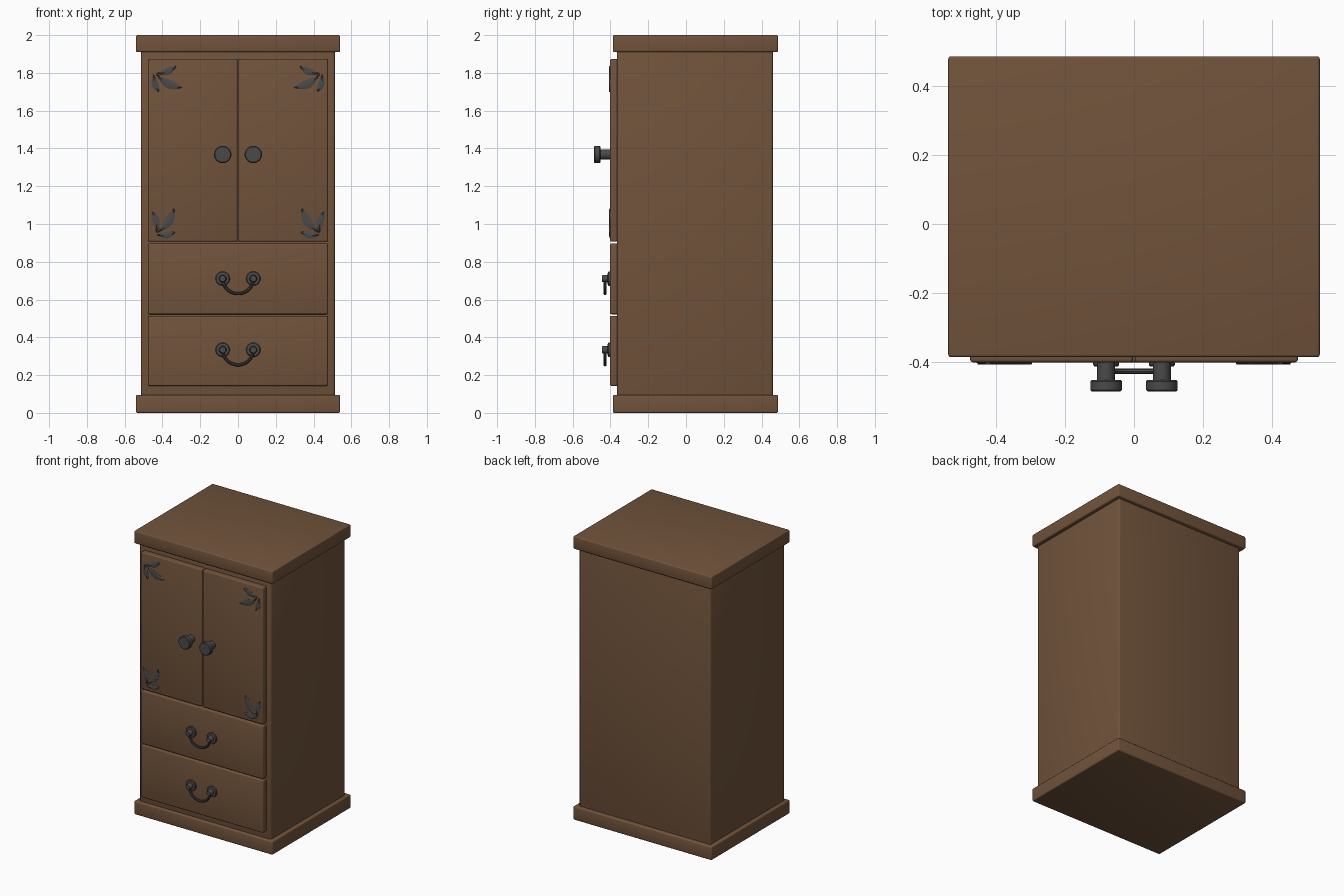
import bpy, bmesh, math
from mathutils import Vector, Matrix

if "Cube" in bpy.data.objects:
    bpy.data.objects.remove(bpy.data.objects["Cube"])


def mat(name, col):
    m = bpy.data.materials.new(name)
    m.diffuse_color = (*col, 1)
    m.use_nodes = True
    m.node_tree.nodes["Principled BSDF"].inputs["Base Color"].default_value = m.diffuse_color
    return m


WOOD = mat("brown wood", (0.165, 0.087, 0.044))
METAL = mat("dark iron", (0.068, 0.068, 0.068))


def finish(name, bm, m, angle=35):
    bmesh.ops.recalc_face_normals(bm, faces=bm.faces)
    me = bpy.data.meshes.new(name)
    bm.to_mesh(me)
    bm.free()
    me.materials.append(m)
    ob = bpy.data.objects.new(name, me)
    bpy.context.collection.objects.link(ob)
    bpy.ops.object.select_all(action='DESELECT')
    bpy.context.view_layer.objects.active = ob
    ob.select_set(True)
    bpy.ops.object.shade_smooth_by_angle(angle=math.radians(angle))
    return ob


def box(name, x0, x1, y0, y1, z0, z1, bevel):
    bm = bmesh.new()
    bmesh.ops.create_cube(bm, size=1)
    for v in bm.verts:
        v.co = ((x0 + x1) / 2 + v.co.x * (x1 - x0),
                (y0 + y1) / 2 + v.co.y * (y1 - y0),
                (z0 + z1) / 2 + v.co.z * (z1 - z0))
    bmesh.ops.bevel(bm, geom=bm.edges[:], offset=bevel, segments=3,
                    profile=0.5, affect='EDGES')
    return finish(name, bm, WOOD)


def lathe(name, x, z, profile, n=32):
    """Turned part about a y axis; profile is (radius, y) pairs."""
    bm = bmesh.new()
    rings = [[bm.verts.new((x + r * math.cos(2 * math.pi * i / n), y,
                            z + r * math.sin(2 * math.pi * i / n)))
              for i in range(n)] for r, y in profile]
    for a, b in zip(rings, rings[1:]):
        for i in range(n):
            j = (i + 1) % n
            bm.faces.new((a[i], a[j], b[j], b[i]))
    bm.faces.new(rings[0])
    bm.faces.new(rings[-1])
    return finish(name, bm, METAL)


def bail(name, z, r=0.008, n=10, steps=24):
    """Hanging half-loop pull between two rosettes."""
    bm = bmesh.new()
    rings = []
    for s in range(steps + 1):
        t = math.pi + math.pi * s / steps
        out = Vector((math.cos(t), 0, math.sin(t)))
        c = Vector((0.081 * out.x, -0.428, z + 0.08 * out.z))
        rings.append([bm.verts.new(c + r * (out * math.cos(a) + Vector((0, math.sin(a), 0))))
                      for a in (2 * math.pi * i / n for i in range(n))])
    for a, b in zip(rings, rings[1:]):
        for i in range(n):
            j = (i + 1) % n
            bm.faces.new((a[i], a[j], b[j], b[i]))
    bm.faces.new(rings[0])
    bm.faces.new(rings[-1])
    return finish(name, bm, METAL)


def leaf_spray(name, bx, bz, rot, flip):
    """Three curved leaves fanning from a corner of a door."""
    bm = bmesh.new()
    m = Matrix.Rotation(math.radians(rot), 2)
    # start, tip, half width, sideways bow
    for p, q, w, bow in (((0.008, 0.018), (-0.014, 0.124), 0.019, -0.010),
                         ((0.012, 0.016), (0.101, 0.140), 0.023, -0.016),
                         ((0.012, 0.002), (0.106, 0.016), 0.018, -0.008)):
        p, q = Vector(p), Vector(q)
        d = q - p
        side = Vector((-d.y, d.x)).normalized()
        rows, k = [], 12
        for s in range(k + 1):
            t = s / k
            c = p + d * t + side * bow * math.sin(math.pi * t)
            hw = w * max(math.sin(math.pi * t ** 1.25), 0.06) ** 0.9
            row = []
            for u, y in ((-1, -0.396), (-1, -0.403), (0, -0.408), (1, -0.403), (1, -0.396)):
                g = m @ (c + side * hw * u)
                row.append(bm.verts.new((flip * (bx + g.x), y, bz + g.y)))
            rows.append(row)
        for a, b in zip(rows, rows[1:]):
            for i in range(5):
                j = (i + 1) % 5
                bm.faces.new((a[i], a[j], b[j], b[i]))
        bm.faces.new(rows[0])
        bm.faces.new(rows[-1])
    return finish(name, bm, METAL)


# Carcass, plinth and top
box("cabinet_body", -0.513, 0.513, -0.365, 0.46, 0.08, 1.93, 0.012)
box("base_plinth", -0.54, 0.54, -0.387, 0.487, 0, 0.095, 0.008)
box("top_slab", -0.54, 0.54, -0.387, 0.487, 1.91, 2.0, 0.008)

# Drawers with rosettes and hanging pulls
for label, z0, z1, hz in (("upper", 0.522, 0.897, 0.711), ("lower", 0.143, 0.514, 0.334)):
    box(label + "_drawer", -0.476, 0.476, -0.402, -0.35, z0, z1, 0.008)
    for s in (-1, 1):
        lathe(label + "_pull_rosette", s * 0.081, hz,
              [(0.038, -0.39), (0.038, -0.409), (0.034, -0.414), (0.02, -0.415),
               (0.019, -0.441), (0.016, -0.445)])
    bail(label + "_pull_bail", hz)

# Doors with knobs and leaf ornaments
for s, label in ((-1, "left"), (1, "right")):
    xs = sorted((s * 0.003, s * 0.476))
    box(label + "_door", xs[0], xs[1], -0.402, -0.35, 0.907, 1.873, 0.008)
    lathe(label + "_knob", s * 0.081, 1.368,
          [(0.026, -0.39), (0.026, -0.453), (0.042, -0.453), (0.046, -0.457),
           (0.046, -0.482), (0.041, -0.487)])
    leaf_spray(label + "_lower_leaves", -0.440, 0.940, 0, -s)
    leaf_spray(label + "_upper_leaves", -0.450, 1.803, -82, -s)
# mirrored sprays: negative x is built for s = 1, positive for s = -1
for ob in bpy.data.objects:
    if "leaves" in ob.name:
        side = "right" if ob.bound_box[0][0] > 0 else "left"
        ob.name = side + "_" + ob.name.split("_", 1)[1]
